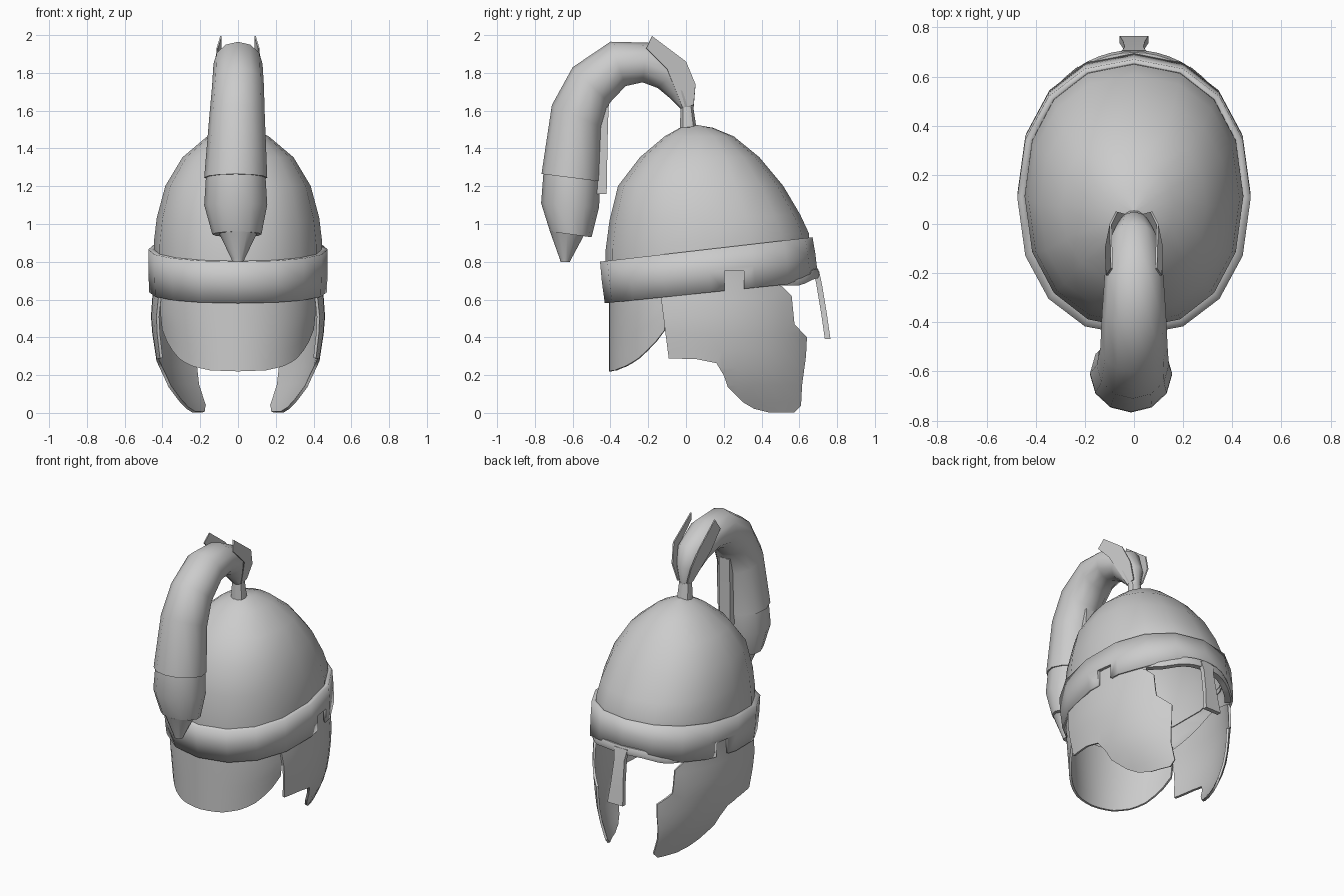
import bpy, bmesh, math
from mathutils import Vector

if "Cube" in bpy.data.objects:
    bpy.data.objects.remove(bpy.data.objects["Cube"])

metal = bpy.data.materials.new("plain_grey")
metal.use_nodes = True
GREY = (0.6, 0.6, 0.6, 1)
metal.diffuse_color = GREY
metal.node_tree.nodes["Principled BSDF"].inputs["Base Color"].default_value = GREY


def finish(name, bm, thick=0, angle=40):
    """Turn a bmesh into a named, shaded object, optionally with wall thickness."""
    bmesh.ops.remove_doubles(bm, verts=bm.verts, dist=1e-5)
    bmesh.ops.recalc_face_normals(bm, faces=bm.faces)
    mesh = bpy.data.meshes.new(name)
    bm.to_mesh(mesh)
    bm.free()
    mesh.materials.append(metal)
    obj = bpy.data.objects.new(name, mesh)
    bpy.context.collection.objects.link(obj)
    bpy.ops.object.select_all(action='DESELECT')
    obj.select_set(True)
    bpy.context.view_layer.objects.active = obj
    if thick:
        mod = obj.modifiers.new("wall", 'SOLIDIFY')
        mod.thickness, mod.offset = thick, 0
        bpy.ops.object.modifier_apply(modifier="wall")
    bpy.ops.object.shade_smooth_by_angle(angle=math.radians(angle))
    return obj


def loft(name, rings, closed=True, caps=False, thick=0, angle=40):
    """Skin a list of equal-length point rings."""
    bm = bmesh.new()
    rows = [[bm.verts.new(p) for p in ring] for ring in rings]
    n = len(rows[0])
    for a, b in zip(rows, rows[1:]):
        for i in range(n if closed else n - 1):
            j = (i + 1) % n
            bm.faces.new((a[i], a[j], b[j], b[i]))
    if caps:
        bm.faces.new(rows[0])
        bm.faces.new(rows[-1])
    return finish(name, bm, thick, angle)


def power(v, e):
    return math.copysign(abs(v) ** e, v)


def oval(half_x, back, front, height, sides=16):
    """Egg-shaped ring; height is a function of y."""
    ring = []
    for i in range(sides):
        t = math.tau * i / sides
        y = (back + front) / 2 + power(math.sin(t), .9) * (front - back) / 2
        ring.append((half_x * power(math.cos(t), .9), y, height(y)))
    return ring


def lerp_table(table, v):
    for (a, fa), (b, fb) in zip(table, table[1:]):
        if v <= b:
            return fa + (fb - fa) * max(0, (v - a) / (b - a))
    return table[-1][1]


# Dome, leaning rings that level out toward the apex
dome = [(.44, -.42, .65, .82, .11), (.44, -.42, .645, .90, .08), (.425, -.40, .6, 1.03, .03),
        (.38, -.355, .51, 1.2, 0), (.29, -.24, .385, 1.35, 0), (.16, -.11, .25, 1.46, 0),
        (.07, -.03, .14, 1.505, 0), (.002, .05, .054, 1.52, 0)]
loft("dome", [oval(hx, b, f, lambda y, z=z, s=s: z + s * y) for hx, b, f, z, s in dome], thick=.01)


# Brow band, raised over the face, with a hinge notch cut at each side
def band_bottom(y):
    return .625 + .104 * y + max(0, y - .55) * .4


def band_top(y):
    return .853 + .115 * y


def band_middle(y):
    return (band_top(y) + band_bottom(y)) / 2


profile = [(.435, -.415, .64, band_top), (.475, -.455, .67, band_top),
           (.475, -.445, .685, band_middle), (.47, -.43, .695, band_bottom),
           (.456, -.415, .68, band_bottom), (.455, -.425, .665, band_middle)]
band = loft("brow_band", [oval(*ring) for ring in profile + profile[:1]], angle=100)
bm = bmesh.new()
bmesh.ops.create_cube(bm, size=1)
for v in bm.verts:
    v.co = (v.co.x * 2, .255 + v.co.y * .105, .65 + v.co.z * .2)
cutter = finish("notch_cutter", bm)
cutter.hide_render = True
bpy.context.view_layer.objects.active = band
cut = band.modifiers.new("notch", 'BOOLEAN')
cut.operation, cut.object, cut.solver = 'DIFFERENCE', cutter, 'EXACT'
bpy.ops.object.modifier_apply(modifier="notch")
bpy.data.objects.remove(cutter)

# Neck guard, a curved apron with a rounded lower edge
neck_edge = [(0, .22), (22, .225), (40, .25), (52, .29), (62, .345), (70, .40), (74, .44)]
rows = []
for k in range(6):
    row = []
    for i in range(-10, 11):
        deg = i * 7.4
        low = lerp_table(neck_edge, abs(deg))
        z = low + (.66 - low) * k / 5
        t = math.radians(deg)
        squeeze = .91 + .09 * min(1, (z - .22) / .3)
        row.append((.42 * squeeze * math.sin(t), -.4 * math.cos(t), z))
    rows.append(row)
loft("neck_guard", rows, closed=False, thick=.015)

# Cheek guards, a flat outline sliced and bent around the face
outline = [(-.135, .64), (-.09, .29), (.06, .285), (.16, .265), (.2, .2), (.22, .14), (.3, .06),
           (.36, .025), (.44, .005), (.57, .005), (.605, .04), (.61, .15), (.63, .3), (.635, .4),
           (.57, .47), (.555, .62), (.51, .665), (.45, .7), (.3, .76), (.2, .75)]
inset = [(0, .6), (.06, .69), (.14, .8), (.27, .92), (.45, .98), (.55, .99), (.62, .965), (.7, .955)]
for side, label in ((1, "left"), (-1, "right")):
    bm = bmesh.new()
    bm.faces.new([bm.verts.new((0, y, z)) for y, z in outline])
    for axis, start, step, count in ((1, -.05, .08, 9), (2, .06, .09, 8)):
        normal = Vector((0, axis == 1, axis == 2))
        for i in range(count):
            bmesh.ops.bisect_plane(bm, geom=bm.verts[:] + bm.edges[:] + bm.faces[:],
                                   plane_co=normal * (start + i * step), plane_no=normal)
    for v in bm.verts:
        bend = math.sqrt(max(0, 1 - ((v.co.y - .1) / .62) ** 2))
        v.co.x = side * .46 * bend * lerp_table(inset, v.co.z)
    finish(label + "_cheek_guard", bm, .015, 50)

# Eyebrow ridge following the front edge of the band
brow_z = [(.5, .7), (.6, .7), (.67, .735), (.72, .745)]
rings = []
for i in range(-8, 9):
    t = math.radians(i * 6)
    x, y = .45 * math.sin(t), .12 + .57 * math.cos(t) ** .93
    out = Vector((math.sin(t), math.cos(t), 0))
    p = Vector((x, y, lerp_table(brow_z, y)))
    rings.append([p + out * d + Vector((0, 0, h)) for d, h in
                  ((-.025, -.025), (.012, -.025), (.018, 0), (.008, .025), (-.025, .025))])
loft("brow_ridge", rings, caps=True)

# Nose guard
loft("nose_guard", [[(-w, y - .015, z), (w, y - .015, z), (w, y + .015, z), (-w, y + .015, z)]
                    for w, y, z in ((.05, .69, .75), (.038, .705, .68), (.045, .73, .53),
                                    (.058, .75, .39))], caps=True)

# Plume holder
loft("plume_holder", [oval(r, b, f, lambda y, z=z: z, 10) for r, b, f, z in
                      ((.05, -.035, .06, 1.49), (.04, -.03, .04, 1.62))], caps=True)


def tube(name, sections, sides=12):
    """Loft between outer and inner profile points with a given half width."""
    rings = []
    for (oy, oz), (iy, iz), w, cx in sections:
        mid, arm = Vector((cx, (oy + iy) / 2, (oz + iz) / 2)), Vector((0, oy - iy, oz - iz)) / 2
        rings.append([mid + arm * math.cos(math.tau * k / sides)
                      + Vector((w * math.sin(math.tau * k / sides), 0, 0)) for k in range(sides)])
    return loft(name, rings, caps=True, angle=50)


# Plume arching back and hanging down
tube("plume", [((.04, 1.61), (-.03, 1.61), .035, 0), ((.05, 1.73), (-.09, 1.67), .07, 0),
               ((0, 1.86), (-.15, 1.72), .1, 0), ((-.2, 1.96), (-.23, 1.75), .12, 0),
               ((-.4, 1.965), (-.32, 1.73), .13, 0), ((-.6, 1.83), (-.405, 1.64), .137, 0),
               ((-.71, 1.63), (-.44, 1.51), .147, -.005), ((-.765, 1.265), (-.45, 1.225), .167, -.012)])
tube("plume_cuff", [((-.755, 1.265), (-.455, 1.225), .158, -.012),
                    ((-.767, 1.11), (-.46, 1.09), .167, -.012), ((-.72, .96), (-.5, .93), .13, -.006)])
tube("plume_tip", [((-.72, .96), (-.54, .94), .1, 0), ((-.67, .82), (-.61, .81), .035, 0),
                   ((-.665, .8), (-.615, .8), .03, 0)])

# Pair of leaf plates hugging the plume root
leaf = [(.09, -.18, 1.995), (.11, -.21, 1.93), (.115, -.1, 1.82), (.035, -.02, 1.62),
        (.035, .04, 1.63), (.07, .05, 1.74), (.095, 0, 1.86)]
for side, label in ((1, "left"), (-1, "right")):
    bm = bmesh.new()
    bm.faces.new([bm.verts.new((side * x, y, z)) for x, y, z in leaf])
    finish(label + "_leaf", bm, .008)

# Thin strip hanging inside the plume curve
loft("plume_strip", [[(-.04, y, z), (.04, y, z), (.04, y - .06, z), (-.04, y - .06, z)]
                     for y, z in ((-.41, 1.62), (-.415, 1.45), (-.42, 1.16))], caps=True)
